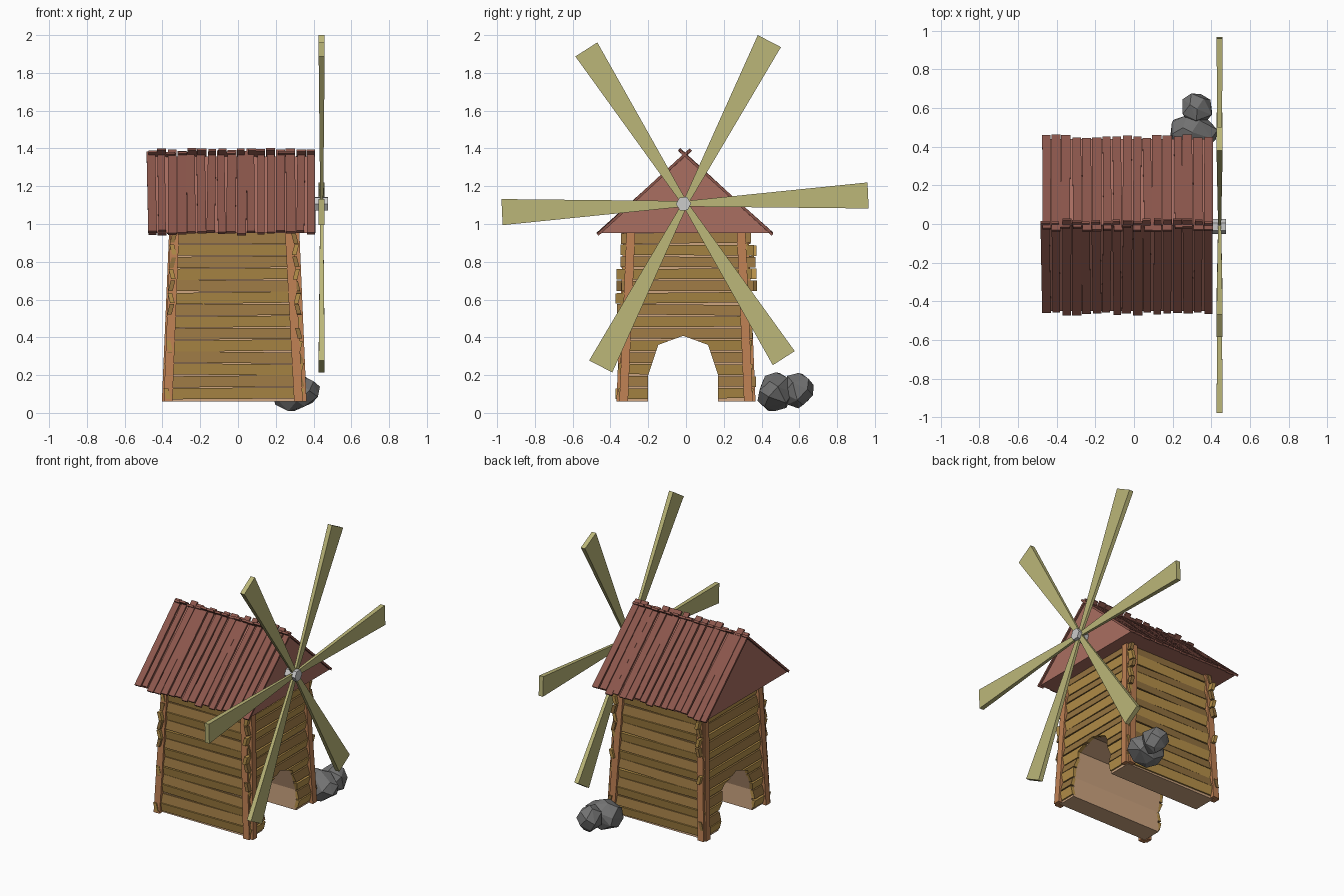
import bpy, bmesh, math, random
from mathutils import Vector as V

if "Cube" in bpy.data.objects:
    bpy.data.objects.remove(bpy.data.objects["Cube"])

random.seed(4)
def jit(a): return random.uniform(-a, a)
def lerp(a, b, f): return a + (b - a) * f

def mat(name, r, g, b):
    m = bpy.data.materials.new(name)
    m.diffuse_color = (r ** 2.2, g ** 2.2, b ** 2.2, 1)
    m.use_nodes = True
    m.node_tree.nodes["Principled BSDF"].inputs["Base Color"].default_value = m.diffuse_color
    return m

PLANK_LIGHT = mat("plank_light", .72, .57, .30)
PLANK_DARK = mat("plank_dark", .58, .45, .26)
POST = mat("post_wood", .74, .50, .33)
CORE = mat("core_wood", .80, .64, .50)
GABLE = mat("gable_red", .66, .43, .38)
ROOF = mat("roof_red", .54, .34, .30)
SAIL = mat("sail_cloth", .73, .71, .47)

def board(bm, a, b, w, t, w2=None, t2=None, mi=0):
    """Box beam from a to b; w and t are half width / half thickness vectors."""
    a, b, w, t = V(a), V(b), V(w), V(t)
    w2, t2 = V(w2) if w2 else w, V(t2) if t2 else t
    p = [bm.verts.new(c) for c in (a - w - t, a + w - t, a + w + t, a - w + t,
                                   b - w2 - t2, b + w2 - t2, b + w2 + t2, b - w2 + t2)]
    for f in ((0, 1, 2, 3), (4, 5, 6, 7), (0, 1, 5, 4), (1, 2, 6, 5), (2, 3, 7, 6), (3, 0, 4, 7)):
        bm.faces.new([p[i] for i in f]).material_index = mi

def prism(bm, pts, x0, x1):
    """Extrude a (y, z) profile along x."""
    A = [bm.verts.new((x0, y, z)) for y, z in pts]
    B = [bm.verts.new((x1, y, z)) for y, z in pts]
    bm.faces.new(A)
    bm.faces.new(B)
    for i in range(len(pts)):
        j = (i + 1) % len(pts)
        bm.faces.new((A[i], A[j], B[j], B[i]))

def finish(bm, name, *mats):
    bmesh.ops.recalc_face_normals(bm, faces=bm.faces)
    me = bpy.data.meshes.new(name)
    bm.to_mesh(me)
    bm.free()
    for m in mats:
        me.materials.append(m)
    ob = bpy.data.objects.new(name, me)
    bpy.context.collection.objects.link(ob)
    return ob

Z0, Z1 = .06, .955

# Tapered core
bm = bmesh.new()
ring = [[bm.verts.new(p) for p in ((xa, -y, z), (xb, -y, z), (xb, y, z), (xa, y, z))]
        for xa, xb, y, z in ((-.37, .33, .335, Z0), (-.333, .293, .30, Z1))]
bm.faces.new(ring[0])
bm.faces.new(ring[1])
for i in range(4):
    j = (i + 1) % 4
    bm.faces.new((ring[0][i], ring[0][j], ring[1][j], ring[1][i]))
core = finish(bm, "mill_body", CORE)

# Wall planks: long walls (front/back) and arched end walls
ROWS = 14
long_bm, end_bm = bmesh.new(), bmesh.new()
step = (Z1 - Z0 - .01) / ROWS
for i in range(ROWS):
    z = Z0 + .012 + (i + .5) * step
    f = (z - Z0) / (Z1 - Z0)
    for s in (-1, 1):
        k, e = jit(.005), .007 * (-1) ** i
        y = s * lerp(.341, .306, f)
        board(long_bm, (lerp(-.385, -.35, f) + jit(.012), y, z + k),
              (lerp(.345, .31, f) + jit(.012), y, z - k),
              (0, s * e, .0295), (0, .012, 0), mi=i % 2)
        x = -.02 + s * lerp(.356, .32, f)
        k = jit(.004)
        board(end_bm, (x, -.358 + jit(.018), z + k), (x, .358 + jit(.018), z - k),
              (s * e, 0, .0275), (.012, 0, 0), mi=i % 2)
finish(long_bm, "long_wall_planks", PLANK_LIGHT, PLANK_DARK)
ends = finish(end_bm, "end_wall_planks", PLANK_LIGHT, PLANK_DARK)

# Arched passage cut through core and end walls
bm = bmesh.new()
prism(bm, [(-.20, -.1), (.17, -.1), (.17, .2), (.117, .36), (-.015, .408), (-.147, .36), (-.20, .2)], -.7, .7)
cutter = finish(bm, "arch_cutter")
cutter.hide_render = True
for ob in (core, ends):
    m = ob.modifiers.new("arch", 'BOOLEAN')
    m.object, m.operation, m.solver = cutter, 'DIFFERENCE', 'EXACT'
    m.use_self = ob is ends
bpy.context.view_layer.update()
dg = bpy.context.evaluated_depsgraph_get()
cut = [(ob, bpy.data.meshes.new_from_object(ob.evaluated_get(dg))) for ob in (core, ends)]
for ob, me in cut:
    ob.modifiers.clear()
    ob.data = me
bpy.data.objects.remove(cutter)

# Paired corner posts
bm = bmesh.new()
for s in (-1, 1):
    for xb, xt in ((-.37, -.335), (.32, .272)):
        board(bm, (xb, s * .354, Z0), (xt, s * .318, Z1), (.023, 0, 0), (0, .014, 0))
    for xb, xt in ((-.389, -.351), (.349, .311)):
        board(bm, (xb, s * .33, Z0), (xt, s * .292, Z1), (0, .023, 0), (.014, 0, 0))
finish(bm, "corner_posts", POST)

# Roof prism
bm = bmesh.new()
prism(bm, [(-.445, .953), (.445, .953), (0, 1.358)], -.465, .395)
for v in bm.verts:
    v.co.y -= .005
finish(bm, "roof_gable", GABLE)

# Roof boards, crossing at the ridge
bm = bmesh.new()
for s in (-1, 1):
    d = V((0, -s * .74, .673))
    n = V((0, s * .673, .74)) * .007
    for i in range(17):
        x = -.456 + i * .0525
        eave = V((x + jit(.004), s * .455 - .005, .953)) + d * jit(.014)
        ridge = V((x + jit(.006), -.005, 1.366)) + d * (.03 + jit(.014))
        lift = n * jit(.4)
        board(bm, eave + lift, ridge - lift, (.0225 + jit(.003), 0, 0), n)
finish(bm, "roof_boards", ROOF)

# Hexagonal hub and six tapered sails
HY, HZ, HX = -.005, 1.107, .443
bm = bmesh.new()
prism(bm, [(HY - .008 + .04 * math.cos(math.radians(a)), HZ + .04 * math.sin(math.radians(a)))
           for a in range(2, 362, 60)], .39, .476)
finish(bm, "sail_hub")
bm = bmesh.new()
for i in range(6):
    a = math.radians(2.6 + 60 * i)
    d, p = V((0, math.cos(a), math.sin(a))), V((0, -math.sin(a), math.cos(a)))
    c = V((HX, HY, HZ))
    board(bm, c + d * .025, c + d * .97, p * .016, (.008, 0, 0), p * .069, (.016, 0, 0))
finish(bm, "sails", SAIL)

# Faceted rocks: hulls of jittered points on ellipsoids
for name, c, r, n in (("large_rock", (.30, .475, .112), (.135, .105, .112), 22),
                      ("small_rock", (.325, .595, .12), (.09, .09, .098), 18)):
    bm = bmesh.new()
    for i in range(n):
        h = 1 - 2 * i / (n - 1)
        q, a = math.sqrt(max(0, 1 - h * h)), i * 2.4 + jit(.25)
        u = V((q * math.cos(a), q * math.sin(a), h)) * random.uniform(.9, 1.03)
        bm.verts.new([c[k] + r[k] * u[k] for k in range(3)])
    bmesh.ops.convex_hull(bm, input=bm.verts)
    finish(bm, name, mat(name + "_stone", .45, .45, .45))
